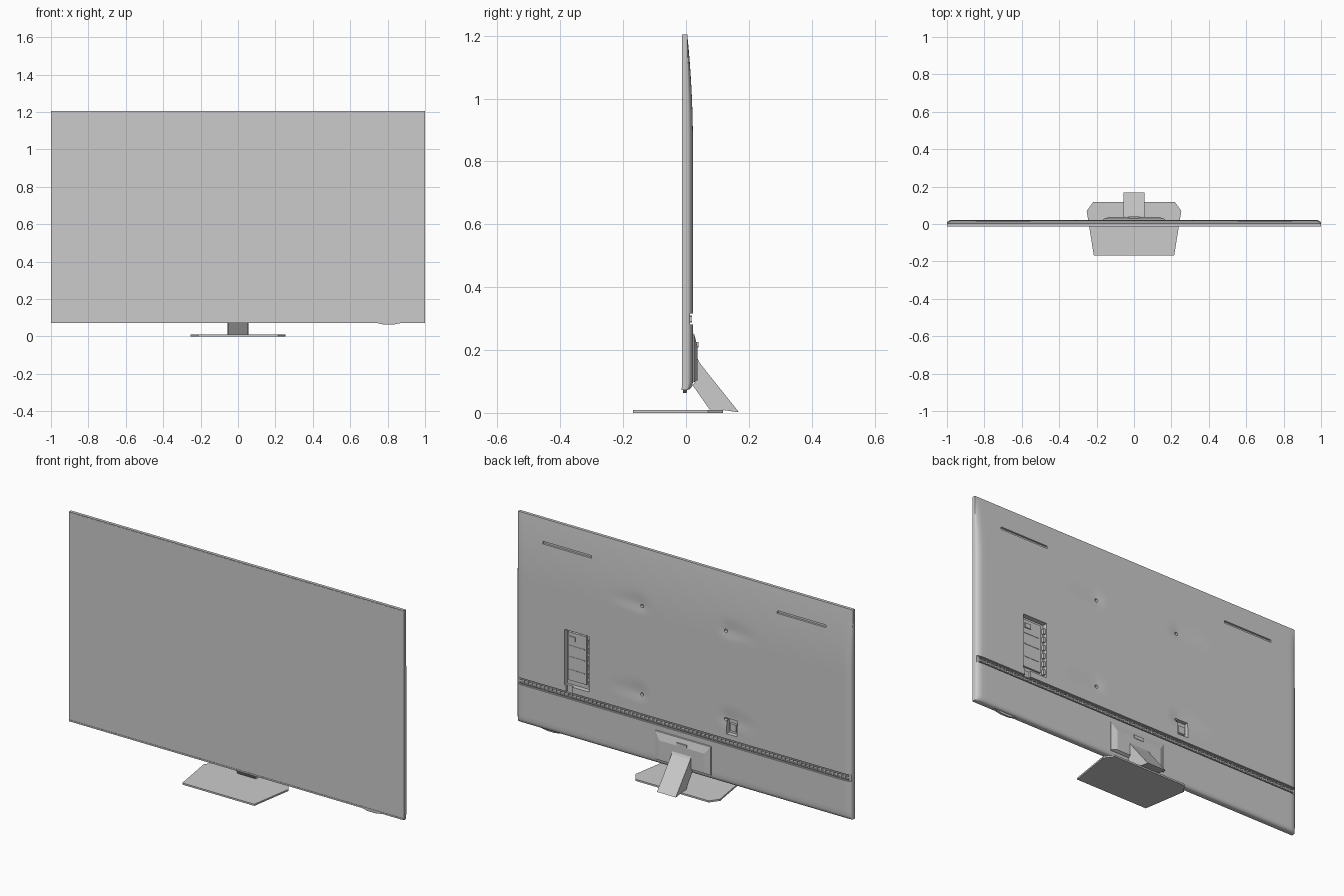
import bpy, bmesh, math

if "Cube" in bpy.data.objects:
    bpy.data.objects.remove(bpy.data.objects["Cube"])

Z0, Z1 = 0.073, 1.204      # panel bottom and top
SEAM, FRONT = 0.004, -0.0125


def finish(name, bm, smooth=False):
    bmesh.ops.recalc_face_normals(bm, faces=bm.faces)
    me = bpy.data.meshes.new(name)
    bm.to_mesh(me)
    bm.free()
    ob = bpy.data.objects.new(name, me)
    bpy.context.collection.objects.link(ob)
    bpy.ops.object.select_all(action='DESELECT')
    bpy.context.view_layer.objects.active = ob
    ob.select_set(True)
    if smooth:
        bpy.ops.object.shade_smooth_by_angle(angle=math.radians(30))
    return ob


def add_loft(bm, a, b):
    """Closed solid between two matching polygons."""
    va, vb = [bm.verts.new(p) for p in a], [bm.verts.new(p) for p in b]
    bm.faces.new(va)
    bm.faces.new(vb[::-1])
    n = len(a)
    for i in range(n):
        j = (i + 1) % n
        bm.faces.new((va[i], vb[i], vb[j], va[j]))


def rect(x0, x1, z0, z1, y):
    return [(x0, y, z0), (x1, y, z0), (x1, y, z1), (x0, y, z1)]


def add_box(bm, x0, x1, y0, y1, z0, z1):
    add_loft(bm, rect(x0, x1, z0, z1, y0), rect(x0, x1, z0, z1, y1))


def boxes(name, items):
    bm = bmesh.new()
    for b in items:
        add_box(bm, *b)
    return finish(name, bm)


def prism(name, yz, hw):
    bm = bmesh.new()
    add_loft(bm, [(-hw, y, z) for y, z in yz], [(hw, y, z) for y, z in yz])
    return finish(name, bm)


# Back shell: bulge falls off in soft curves at the edges, dents at the wall mounts
MOUNTS = [(sx * 0.25, z) for sx in (-1, 1) for z in (0.42, 0.897)]


def rounded(t):
    t = min(max(t, 0), 1)
    return math.sqrt(1 - (1 - t) ** 2)


def back_y(x, z):
    t = min((Z1 - z) / 0.35, 1)
    top = 1 - (1 - t) ** 2
    y = SEAM + 0.018 * top * rounded((z - Z0) / 0.025) * rounded((1 - abs(x)) / 0.035)
    for mx, mz in MOUNTS:
        out = (x - mx) * (1 if mx > 0 else -1)
        up = z - mz
        r = math.hypot(out / (0.2 if out > 0 else 0.04), up / (0.07 if up > 0 else 0.03))
        y -= 0.006 * max(0, 1 - r)
    return y


edge = [0, 0.001, 0.004, 0.009, 0.016, 0.025, 0.035]
xs = [-1 + e for e in edge] + [-0.965 + 1.93 * i / 80 for i in range(1, 80)] + [1 - e for e in edge[::-1]]
low = [0, 0.001, 0.003, 0.007, 0.013, 0.025]
zs = [Z0 + e for e in low] + [Z0 + 0.025 + (Z1 - Z0 - 0.025) * i / 50 for i in range(1, 51)]
bm = bmesh.new()
grid = [[bm.verts.new((x, back_y(x, z), z)) for x in xs] for z in zs]
for r0, r1 in zip(grid, grid[1:]):
    for i in range(len(xs) - 1):
        bm.faces.new((r0[i], r0[i + 1], r1[i + 1], r1[i]))
rim = [e for e in bm.edges if e.is_boundary]
ext = bmesh.ops.extrude_edge_only(bm, edges=rim)['geom']
for v in ext:
    if isinstance(v, bmesh.types.BMVert):
        v.co.y = FRONT
bmesh.ops.holes_fill(bm, edges=[e for e in bm.edges if e.is_boundary])
body = finish("panel_body", bm)

# Recesses: vent groove, slots, port bay, cable notch, power inlet, mount holes
bm = bmesh.new()
add_box(bm, -1.1, 1.1, 0.0125, 0.1, 0.281, 0.317)
for s in (-1, 1):
    a, b = sorted((s * 0.555, s * 0.845))
    add_box(bm, a, b, 0.004, 0.1, 1.072, 1.086)
add_box(bm, 0.565, 0.71, -0.004, 0.1, 0.35, 0.65)
add_box(bm, 0.665, 0.7, 0.009, 0.1, 0.3, 0.36)
add_box(bm, -0.32, -0.258, -0.002, 0.1, 0.345, 0.428)
for mx, mz in MOUNTS:
    ring = [(mx + 0.009 * math.cos(k * math.pi / 8), mz + 0.009 * math.sin(k * math.pi / 8)) for k in range(16)]
    add_loft(bm, [(x, 0.002, z) for x, z in ring], [(x, 0.1, z) for x, z in ring])
cutter = finish("recess_cutter", bm)
cutter.hide_render = True
mod = body.modifiers.new("recesses", 'BOOLEAN')
mod.operation, mod.solver, mod.object = 'DIFFERENCE', 'EXACT', cutter
mod.use_self = True
bpy.ops.object.select_all(action='DESELECT')
bpy.context.view_layer.objects.active = body
body.select_set(True)
bpy.ops.object.modifier_apply(modifier=mod.name)
bpy.data.objects.remove(cutter)
bpy.ops.object.shade_smooth_by_angle(angle=math.radians(30))

# Vent ribs and the row of slats between them
boxes("vent_ribs", [(-0.982, 0.982, 0.011, 0.019, z - 0.0025, z + 0.0025) for z in (0.29, 0.308)])
boxes("vent_slats", [(x - 0.004, x + 0.004, 0.011, 0.0175, 0.2925, 0.3055)
                     for x in [-0.96 + 0.024 * i for i in range(81)]])

# Port bay contents: raised tray, connectors on the inner wall, label ridges
boxes("port_tray", [(0.59, 0.7, -0.005, 0.006, 0.375, 0.635)])
boxes("port_connectors", [(0.564, 0.576, -0.002, 0.012, z, z + 0.028)
                          for z in [0.37 + 0.045 * i for i in range(6)]])
boxes("port_ridges", [(0.6, 0.69, 0.005, 0.008, z, z + 0.004) for z in (0.43, 0.5, 0.56)]
      + [(0.655, 0.69, 0.005, 0.011, 0.59, 0.615)])
boxes("power_inlet", [(-0.308, -0.27, -0.003, 0.012, 0.362, 0.4)])

# Front glass, lower bezel strip and the sensor bump under it
boxes("screen", [(-0.997, 0.997, -0.0135, -0.012, 0.083, 1.201)])
boxes("lower_bezel", [(-0.999, 0.999, -0.0145, -0.012, 0.0735, 0.0815)])
bm = bmesh.new()
add_loft(bm, [(0.73, -0.01, 0.075), (0.89, -0.01, 0.075), (0.89, 0.004, 0.075), (0.73, 0.004, 0.075)],
         [(0.78, -0.009, 0.063), (0.83, -0.009, 0.063), (0.83, 0.002, 0.063), (0.78, 0.002, 0.063)])
finish("sensor_bump", bm)

# Stand: tapered bracket, latch, neck, neck support, base plate
bm = bmesh.new()
add_loft(bm, rect(-0.168, 0.168, 0.095, 0.256, 0.018), rect(-0.165, 0.165, 0.098, 0.25, 0.026))
add_loft(bm, rect(-0.165, 0.165, 0.098, 0.25, 0.026), rect(-0.135, 0.135, 0.104, 0.21, 0.037))
finish("stand_bracket", bm)
boxes("bracket_latch", [(-0.03, 0.03, 0.028, 0.039, 0.208, 0.226)])
prism("stand_neck", [(0.034, 0.178), (0.043, 0.16), (0.06, 0.138), (0.168, 0.003), (0.16, 0.003),
                     (0.118, 0.009), (0.045, 0.105), (0.034, 0.105)], 0.056)
prism("neck_support", [(0.021, 0.088), (0.035, 0.106), (0.047, 0.104), (0.119, 0.008), (0.077, 0.008)], 0.054)
half = [(0.215, -0.168), (0.253, 0.07), (0.218, 0.118)]
outline = half + [(-x, y) for x, y in half[::-1]]
bm = bmesh.new()
add_loft(bm, [(x, y, 0) for x, y in outline], [(x, y, 0.009) for x, y in outline])
finish("base_plate", bm)
